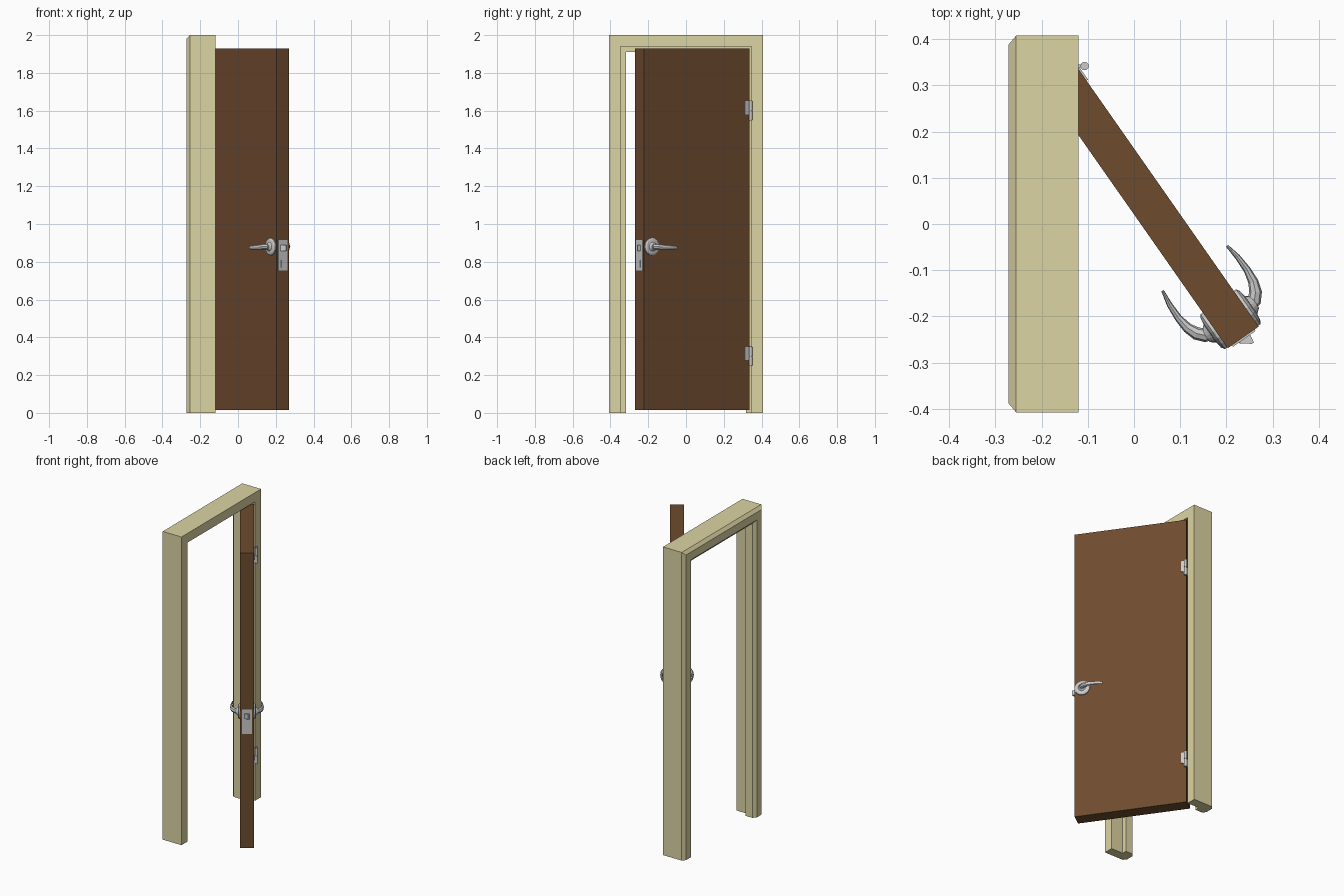
import bpy, bmesh, math
from mathutils import Vector, Matrix

if "Cube" in bpy.data.objects:
    bpy.data.objects.remove(bpy.data.objects["Cube"])

def material(name, rgb):
    m = bpy.data.materials.new(name)
    m.diffuse_color = (*rgb, 1)
    m.use_nodes = True
    m.node_tree.nodes["Principled BSDF"].inputs["Base Color"].default_value = m.diffuse_color
    return m

CREAM = material("cream_paint", (0.72, 0.66, 0.37))
BROWN = material("brown_wood", (0.155, 0.07, 0.027))

# the door leaf and its fittings are built closed, then swung open 35 degrees about the hinge edge
THICK, WIDTH = 0.082, 0.68
SWING = Matrix.Translation((-0.12, 0.335, 0)) @ Matrix.Rotation(math.radians(35), 4, 'Z')

def finish(name, bm, mat=None, matrix=None):
    bmesh.ops.recalc_face_normals(bm, faces=bm.faces)
    me = bpy.data.meshes.new(name)
    bm.to_mesh(me)
    bm.free()
    ob = bpy.data.objects.new(name, me)
    bpy.context.collection.objects.link(ob)
    if mat:
        me.materials.append(mat)
    if matrix:
        ob.matrix_world = matrix
    return ob

def box(name, lo, hi, mat=None, matrix=None):
    bm = bmesh.new()
    bmesh.ops.create_cube(bm, size=1)
    for v in bm.verts:
        v.co = [l + (c + 0.5) * (h - l) for l, h, c in zip(lo, hi, v.co)]
    return finish(name, bm, mat, matrix)

def skin(bm, rings, caps=True):
    """Join equal-length rings of points with quads and close both ends."""
    rings = [[bm.verts.new(p) for p in r] for r in rings]
    n = len(rings[0])
    for a, b in zip(rings, rings[1:]):
        for i in range(n):
            j = (i + 1) % n
            bm.faces.new((a[i], a[j], b[j], b[i]))
    bm.faces.new(rings[0])
    bm.faces.new(rings[-1])

def loft(name, stations, sides, side):
    """Elliptical loft; stations are (offset from door face, y, z, flat radius, height radius)."""
    pts = [Vector((s[0] if side > 0 else -THICK - s[0], s[1], s[2])) for s in stations]
    rings = []
    for i, s in enumerate(stations):
        t = (pts[min(i + 1, len(pts) - 1)] - pts[max(i - 1, 0)]).normalized()
        across = t.cross(Vector((0, 0, 1))).normalized()
        rings.append([pts[i] + across * s[3] * math.cos(a) + Vector((0, 0, s[4] * math.sin(a)))
                      for a in (2 * math.pi * k / sides for k in range(sides))])
    bm = bmesh.new()
    skin(bm, rings)
    return finish(name, bm, None, SWING)

# frame: rebated profile (x, inset) carried up one jamb, across the head and down the other
profile = [(-0.12, 0), (-0.255, 0), (-0.272, 0.02), (-0.272, 0.07), (-0.255, 0.09),
           (-0.205, 0.09), (-0.205, 0.06), (-0.12, 0.06)]
bm = bmesh.new()
skin(bm, [[(x, sy * (0.408 - d), 2 - d if top else 0) for x, d in profile]
          for sy, top in ((-1, 0), (-1, 1), (1, 1), (1, 0))])
finish("door_frame", bm, CREAM)

# door leaf
box("door_leaf", (-THICK, -WIDTH, 0.015), (0, 0, 1.93), BROWN, SWING)

# handles on both faces
HY, HZ = -0.632, 0.88
for side, label in ((1, "outer"), (-1, "inner")):
    loft(label + "_rosette", [(-0.002, HY, HZ, 0.046, 0.046), (0.006, HY, HZ, 0.046, 0.046),
                              (0.011, HY, HZ, 0.038, 0.038), (0.013, HY, HZ, 0.024, 0.024),
                              (0.024, HY, HZ, 0.015, 0.015)], 16, side)
    loft(label + "_lever", [(0.008, HY, HZ, 0.014, 0.014), (0.024, -0.629, HZ, 0.015, 0.015),
                            (0.037, -0.615, HZ, 0.014, 0.015), (0.046, -0.594, 0.878, 0.011, 0.014),
                            (0.050, -0.565, 0.877, 0.008, 0.012), (0.049, -0.53, 0.876, 0.006, 0.011),
                            (0.044, -0.497, 0.875, 0.003, 0.009)], 8, side)

# lock plate, deadbolt and sloped latch on the free edge
box("lock_plate", (-0.071, -WIDTH - 0.004, 0.755), (-0.011, -WIDTH + 0.002, 0.915), None, SWING)
box("deadbolt", (-0.055, -WIDTH - 0.008, 0.77), (-0.027, -WIDTH, 0.81), None, SWING)
bm = bmesh.new()
skin(bm, [[(-0.025, -0.68, z), (-0.028, -0.702, z), (-0.034, -0.702, z), (-0.062, -0.68, z)]
          for z in (0.858, 0.89)])
finish("latch", bm, None, SWING)

# hinges: two knuckles on a pin, one leaf on the door and one on the frame
PX, PY = -0.107, 0.342
for z, label in ((0.25, "lower"), (1.55, "upper")):
    for z0, z1, r, part in ((z, z + 0.048, 0.009, "frame_knuckle"),
                            (z + 0.05, z + 0.1, 0.009, "door_knuckle"),
                            (z - 0.003, z + 0.103, 0.006, "pin")):
        bm = bmesh.new()
        bmesh.ops.create_cone(bm, cap_ends=True, segments=12, radius1=r, radius2=r, depth=z1 - z0,
                              matrix=Matrix.Translation((PX, PY, (z0 + z1) / 2)))
        finish(f"{label}_hinge_{part}", bm)
    box(label + "_hinge_frame_leaf", (-0.123, PY - 0.003, z), (PX, PY + 0.003, z + 0.048))
    box(label + "_hinge_door_leaf", (-0.001, -0.03, z + 0.03), (0.004, 0.002, z + 0.1), None, SWING)
